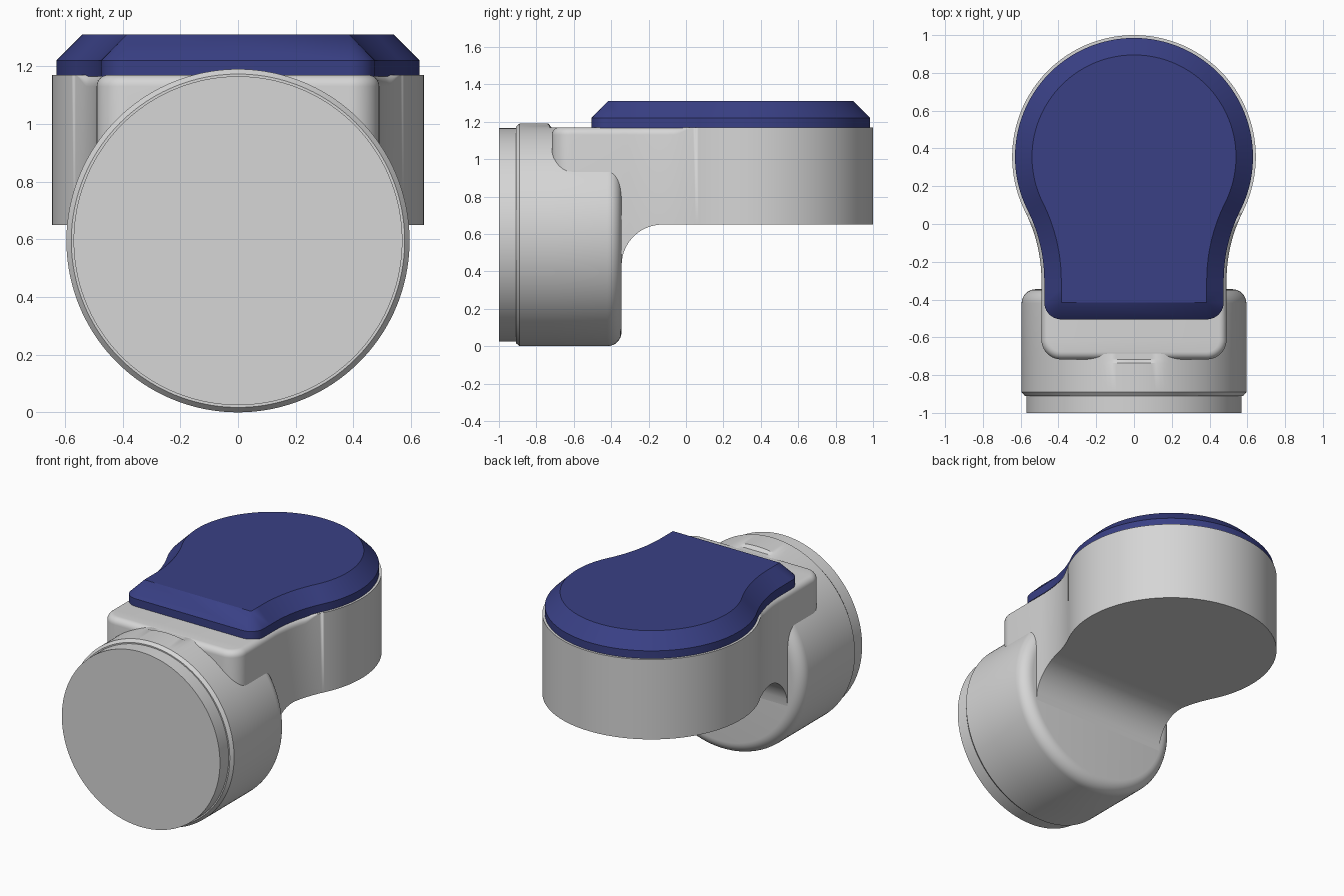
import bpy, bmesh, math
from mathutils import Vector

if "Cube" in bpy.data.objects:
    bpy.data.objects.remove(bpy.data.objects["Cube"])


def material(name, rgb):
    m = bpy.data.materials.new(name)
    m.diffuse_color = (*rgb, 1)
    m.use_nodes = True
    m.node_tree.nodes["Principled BSDF"].inputs["Base Color"].default_value = m.diffuse_color
    return m


GREY = material("light grey", (0.67, 0.67, 0.67))
BLUE = material("navy blue", (0.041, 0.051, 0.235))


def finish(bm, name, mat):
    bmesh.ops.remove_doubles(bm, verts=bm.verts, dist=1e-5)
    bmesh.ops.dissolve_degenerate(bm, dist=1e-6, edges=bm.edges)
    bmesh.ops.recalc_face_normals(bm, faces=bm.faces)
    me = bpy.data.meshes.new(name)
    bm.to_mesh(me)
    bm.free()
    me.materials.append(mat)
    ob = bpy.data.objects.new(name, me)
    bpy.context.collection.objects.link(ob)
    bpy.ops.object.select_all(action='DESELECT')
    ob.select_set(True)
    bpy.context.view_layer.objects.active = ob
    bpy.ops.object.shade_smooth_by_angle(angle=math.radians(30))
    return ob


# Right half of the keyhole outline, back to front, as (point, outward normal)
CY, R, NECK, NECK_Y, CORNER = 0.355, 0.645, 0.49, -0.30, 0.105
d = NECK_Y - CY
R2 = (NECK**2 + d * d - R * R) / (2 * (R - NECK))   # concave blend radius
BLEND = Vector((NECK + R2, NECK_Y))


def half_outline(front):
    pts = []
    a_end = math.atan2(d, NECK + R2)
    for i in range(49):                              # round end
        a = math.pi / 2 + (a_end - math.pi / 2) * i / 48
        n = Vector((math.cos(a), math.sin(a)))
        pts.append((Vector((0, CY)) + n * R, n))
    for i in range(1, 25):                           # concave blend
        a = a_end * (1 - i / 24)
        n = Vector((math.cos(a), math.sin(a)))
        pts.append((BLEND - n * R2, n))
    for y in (-0.312, -0.324, -0.333, -0.340, -0.345):   # straight neck
        pts.append((Vector((NECK, y)), Vector((1, 0))))
    for i in range(11):                              # front corner
        a = -math.pi / 2 * i / 10
        n = Vector((math.cos(a), math.sin(a)))
        pts.append((Vector((NECK - CORNER, front + CORNER)) + n * CORNER, n))
    return pts


def keyhole_solid(name, front, layers, mat):
    """Stack mirrored outlines; each layer maps y to (inset, z)."""
    bm = bmesh.new()
    loops, pairs = [], []
    for layer in layers:
        right, left = [], []
        for p, n in half_outline(front):
            inset, z = layer(p.y)
            q = p - n * inset
            x = max(q.x, 0) if abs(q.x) > 1e-6 else 0
            right.append(bm.verts.new((x, q.y, z)))
            left.append(right[-1] if x == 0 else bm.verts.new((-x, q.y, z)))
        loops.append(right + left[:0:-1])
        pairs.append((right, left))
    for lo, hi in zip(loops, loops[1:]):
        for i in range(len(lo)):
            j = (i + 1) % len(lo)
            bm.faces.new((lo[i], lo[j], hi[j], hi[i]))
    for right, left in (pairs[0], pairs[-1]):
        bm.faces.new((right[0], right[1], left[1]))
        for i in range(1, len(right) - 1):
            bm.faces.new((right[i], right[i + 1], left[i + 1], left[i]))
    return finish(bm, name, mat)


# Main housing: flat underside curving down into the drum, rounded neck edge
def underside(y):
    t = min(max(-0.125 - y, 0), 0.22)
    return (0, 0.43 + math.sqrt(0.22**2 - t * t))


def top_edge(angle):
    def layer(y):
        t = min(max((0.05 - y) / 0.12, 0), 1)
        r = 0.04 * t * t * (3 - 2 * t)
        return (r * (1 - math.cos(angle)), 1.17 - r + r * math.sin(angle))
    return layer


keyhole_solid("arm_housing", -0.717,
              [underside] + [top_edge(math.pi / 2 * k / 6) for k in range(7)], GREY)

# Chamfered cover plate
keyhole_solid("cover_cap", -0.52,
              [lambda y: (0.015, 1.165), lambda y: (0.015, 1.22),
               lambda y: (0.105, 1.31)], BLUE)

# Joint drum lying along y, its top flattened where the housing meets it
RD, BACK, F = 0.595, -0.345, 0.075
profile = [(0.57, -1), (0.57, -0.91), (0.578, -0.91), (RD, -0.89),
           (RD, -0.737), (RD, -0.717)]
profile += [(RD - F + F * math.cos(math.pi / 2 * k / 8),
             BACK - F + F * math.sin(math.pi / 2 * k / 8)) for k in range(9)]
bm = bmesh.new()
N = 160
rings = []
for r, y in profile:
    ring = []
    for i in range(N):
        a = 2 * math.pi * i / N
        z = RD + r * math.sin(a)
        if y > -0.72:
            z = min(z, 1.169)
        ring.append(bm.verts.new((r * math.cos(a), y, z)))
    rings.append(ring)
for a, b in zip(rings, rings[1:]):
    for i in range(N):
        j = (i + 1) % N
        bm.faces.new((a[i], a[j], b[j], b[i]))
bm.faces.new(rings[0])
bm.faces.new(rings[-1])
finish(bm, "joint_drum", GREY)
